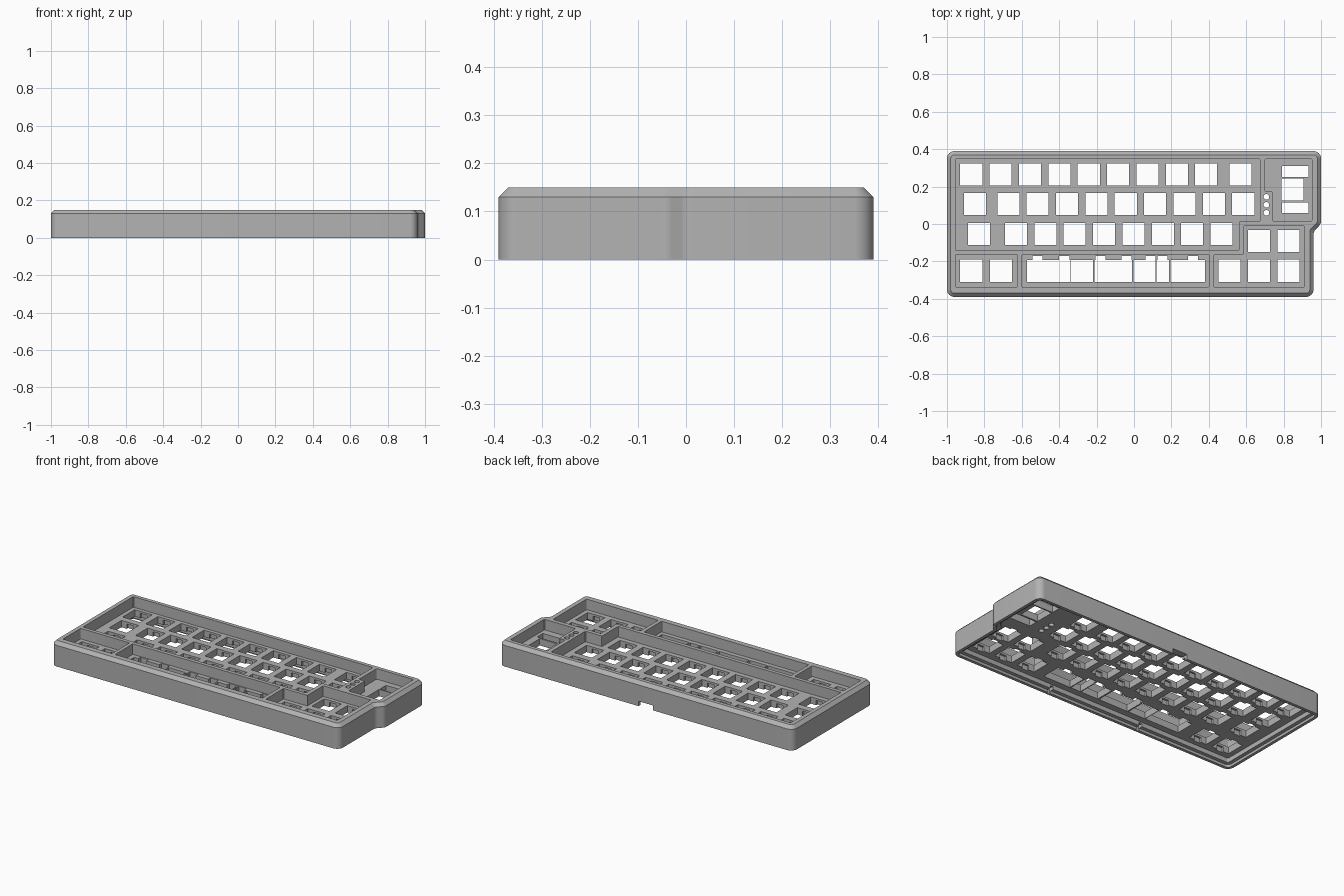
import bpy, bmesh, math
from mathutils import Vector

if "Cube" in bpy.data.objects:
    bpy.data.objects.remove(bpy.data.objects["Cube"])

grey = bpy.data.materials.new("case grey")
grey.use_nodes = True
grey.diffuse_color = (0.45, 0.45, 0.45, 1)
grey.node_tree.nodes["Principled BSDF"].inputs["Base Color"].default_value = (0.45, 0.45, 0.45, 1)

FLOOR, UNDER, TOP = 0.085, 0.043, 0.15
PITCH, KEY = 0.157, 0.118


def rounded(points, radius, steps=6):
    """Round every corner of a closed outline."""
    out, n = [], len(points)
    for i in range(n):
        p = Vector(points[i])
        a = (Vector(points[i - 1]) - p).normalized()
        b = (Vector(points[(i + 1) % n]) - p).normalized()
        half = math.acos(max(-1, min(1, a.dot(b)))) / 2
        reach = min(radius / math.tan(half), 0.04)
        r = reach * math.tan(half)
        centre = p + (a + b).normalized() * (r / math.sin(half))
        start, end = p + a * reach - centre, p + b * reach - centre
        for k in range(steps + 1):
            t = k / steps
            out.append(centre + (start * (1 - t) + end * t).normalized() * r)
    return out


def loft(bm, rings):
    """Skin a stack of (outline, height) rings and cap both ends."""
    rows = [[bm.verts.new((p[0], p[1], z)) for p in outline] for outline, z in rings]
    for low, high in zip(rows, rows[1:]):
        for i in range(len(low)):
            j = (i + 1) % len(low)
            bm.faces.new((low[i], low[j], high[j], high[i]))
    bm.faces.new(rows[0][::-1])
    bm.faces.new(rows[-1])


def finish(bm, name):
    bmesh.ops.recalc_face_normals(bm, faces=bm.faces)
    mesh = bpy.data.meshes.new(name)
    bm.to_mesh(mesh)
    bm.free()
    mesh.materials.append(grey)
    obj = bpy.data.objects.new(name, mesh)
    bpy.context.collection.objects.link(obj)
    return obj


def rect(x0, x1, y0, y1):
    return [(x0, y0), (x1, y0), (x1, y1), (x0, y1)]


def square(x, y, w=KEY, h=KEY):
    return rect(x - w / 2, x + w / 2, y - h / 2, y + h / 2)


def cut(target, name, shapes, z0, z1):
    """Cut a set of separate upright prisms out of the target."""
    bm = bmesh.new()
    for shape in shapes:
        loft(bm, [(shape, z0), (shape, z1)])
    cutter = finish(bm, name)
    cutter.hide_render = True
    mod = target.modifiers.new(name, 'BOOLEAN')
    mod.operation, mod.solver, mod.object = 'DIFFERENCE', 'EXACT', cutter
    bpy.context.view_layer.objects.active = target
    bpy.ops.object.modifier_apply(modifier=name)
    bpy.data.objects.remove(cutter)


def outline(d):
    """Case outline, moved inwards by d."""
    s = 0.41 * d
    pts = [(-1 + d, -0.39 + d), (0.96 - d, -0.39 + d), (0.96 - d, -0.04 + s),
           (1 - d, s), (1 - d, 0.39 - d), (-1 + d, 0.39 - d)]
    return rounded(pts, max(0.04 - d, 0.006))


# Case body with a chamfered top edge
bm = bmesh.new()
loft(bm, [(outline(0), 0), (outline(0), 0.13), (outline(0.02), TOP)])
case = finish(bm, "keyboard_case")

# Hollow underside with a stepped rim
cut(case, "underside_hollow", [outline(0.04)], -0.1, UNDER)
cut(case, "rim_step", [outline(0.018)], -0.1, 0.016)

# Key wells in the top
wells = [
    [(-0.955, -0.142), (0.562, -0.142), (0.562, 0.014), (0.675, 0.014), (0.675, 0.347), (-0.955, 0.347)],
    [(0.425, -0.337), (0.912, -0.337), (0.912, -0.01), (0.587, -0.01), (0.587, -0.165), (0.425, -0.165)],
    [(0.74, 0.016), (0.952, 0.016), (0.952, 0.347), (0.70, 0.347), (0.70, 0.175), (0.74, 0.175)],
    rect(-0.955, -0.622, -0.337, -0.165),
    rect(-0.6, 0.402, -0.337, -0.165),
]
cut(case, "wells", [rounded(w, 0.006, 3) for w in wells], FLOOR, 0.3)

# Key openings, row by row
keys = [(-0.87 + PITCH * i, 0.265) for i in range(9)] + [(0.57, 0.265)]
keys += [(-0.85, 0.107)] + [(-0.672 + PITCH * i, 0.107) for i in range(9)]
keys += [(-0.829, -0.053)] + [(-0.631 + PITCH * i, -0.053) for i in range(8)]
keys += [(x, -0.25) for x in (-0.87, -0.712, 0.51, 0.668, 0.826)]
keys += [(0.668, -0.092), (0.826, -0.092)]
cut(case, "key_openings", [square(x, y) for x, y in keys], 0, 0.12)

# Wider clip pockets under the key openings
cut(case, "clip_pockets", [square(x, y, 0.045, KEY + 0.024) for x, y in keys], 0, FLOOR - 0.013)

# Space bar openings with stabiliser notches
spans = [(-0.572, -0.34), (-0.337, -0.22), (-0.212, -0.012), (-0.002, 0.116),
         (0.121, 0.188), (0.194, 0.38)]
cut(case, "space_openings", [rect(a, b, -0.31, -0.192) for a, b in spans], 0, 0.12)
notches = [-0.515, -0.373, -0.18, -0.04, 0.088, 0.152, 0.315]
cut(case, "stabiliser_notches", [rect(x - 0.027, x + 0.027, -0.22, -0.17) for x in notches], 0, 0.12)

# Dial opening with a slot above and below
cut(case, "dial_openings", [square(0.848, 0.185), rect(0.79, 0.932, 0.252, 0.31),
                            rect(0.79, 0.932, 0.06, 0.115)], 0, 0.12)

# Indicator light holes
dots = [[(0.708 + 0.015 * math.cos(k * math.tau / 20), y + 0.015 * math.sin(k * math.tau / 20))
         for k in range(20)] for y in (0.145, 0.102, 0.06)]
cut(case, "light_holes", dots, 0, 0.3)

# Cable port at the back and pry notches at the front
cut(case, "cable_port", [rect(-0.05, 0.05, 0.33, 0.45)], -0.1, 0.03)
cut(case, "pry_notches", [square(x, -0.363, 0.02, 0.036) for x in (-0.34, 0.29)], -0.1, 0.035)

bpy.ops.object.select_all(action='DESELECT')
case.select_set(True)
bpy.context.view_layer.objects.active = case
bpy.ops.object.shade_smooth_by_angle(angle=math.radians(25))
